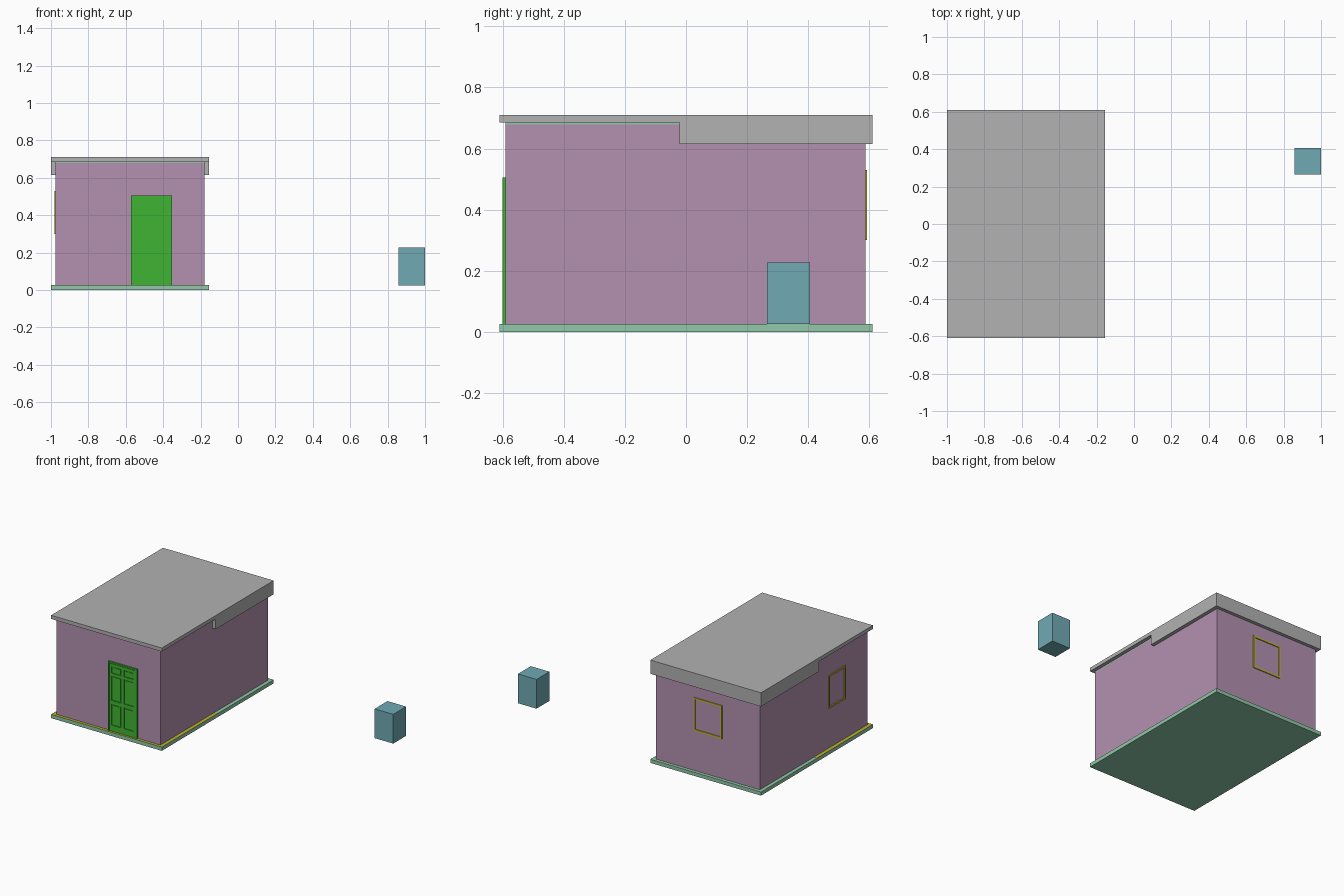
import bpy
import bmesh

cube = bpy.data.objects.get("Cube")
if cube:
    bpy.data.objects.remove(cube, do_unlink=True)


def linear(c):
    c /= 255
    return c / 12.92 if c <= 0.04045 else ((c + 0.055) / 1.055) ** 2.4


def material(name, *rgb):
    mat = bpy.data.materials.new(name)
    color = [linear(c) for c in rgb] + [1.0]
    mat.diffuse_color = color
    mat.use_nodes = True
    node = next(n for n in mat.node_tree.nodes if n.type == 'BSDF_PRINCIPLED')
    node.inputs["Base Color"].default_value = color
    return mat


PURPLE = material("mauve wall", 180, 145, 177)
GREY = material("grey roof", 178, 178, 178)
MINT = material("mint slab", 145, 200, 168)
GREEN = material("green door", 62, 180, 50)
YELLOW = material("yellow trim", 190, 180, 48)
TEAL = material("teal crate", 112, 170, 180)


def add_box(bm, x, y, z):
    """Add a box spanning three (min, max) ranges."""
    verts = bmesh.ops.create_cube(bm, size=1)["verts"]
    for v in verts:
        for i, (lo, hi) in enumerate((x, y, z)):
            v.co[i] = lo if v.co[i] < 0 else hi


def finish(bm, name, mat):
    mesh = bpy.data.meshes.new(name)
    bmesh.ops.recalc_face_normals(bm, faces=bm.faces)
    bm.to_mesh(mesh)
    bm.free()
    mesh.materials.append(mat)
    obj = bpy.data.objects.new(name, mesh)
    bpy.context.collection.objects.link(obj)
    return obj


def boxes(name, mat, *ranges):
    bm = bmesh.new()
    for r in ranges:
        add_box(bm, *r)
    return finish(bm, name, mat)


# House footprint, wall footprint and main heights
OUT_X, OUT_Y = (-1.0, -0.155), (-0.61, 0.61)
WALL_X, WALL_Y = (-0.975, -0.18), (-0.59, 0.587)
FLOOR, EAVE, TOP = 0.025, 0.685, 0.71
SPLIT = -0.022

# Foundation with a thin floor covering on the front half
boxes("foundation", MINT, (OUT_X, OUT_Y, (0, FLOOR)))
boxes("front_floor", YELLOW, (OUT_X, (OUT_Y[0], 0), (FLOOR, FLOOR + 0.001)))

# Wall block and the ceiling edge over the front room
boxes("walls", PURPLE, (WALL_X, WALL_Y, (FLOOR, 0.678)))
boxes("front_ceiling", MINT, (WALL_X, (WALL_Y[0], SPLIT), (0.678, EAVE)))

# Roof: stepped profile, thin at the front and deep at the back
bm = bmesh.new()
profile = [(OUT_Y[0], EAVE), (SPLIT, EAVE), (SPLIT, 0.615),
           (OUT_Y[1], 0.615), (OUT_Y[1], TOP), (OUT_Y[0], TOP)]
face = bm.faces.new([bm.verts.new((OUT_X[0], y, z)) for y, z in profile])
side = bmesh.ops.extrude_face_region(bm, geom=[face])["geom"]
bmesh.ops.translate(bm, vec=(OUT_X[1] - OUT_X[0], 0, 0),
                    verts=[g for g in side if isinstance(g, bmesh.types.BMVert)])
finish(bm, "roof", GREY)


# Window frames: four bars around an opening, on the back or the left-hand wall
def window(name, along, height, place, bar=0.012):
    (a, b), (lo, hi) = along, height
    bars = [((a, a + bar), height), ((b - bar, b), height),
            ((a + bar, b - bar), (lo, lo + bar)), ((a + bar, b - bar), (hi - bar, hi))]
    boxes(name, YELLOW, *[place(u, z) for u, z in bars])


SILL = (0.30, 0.53)
window("back_window", (-0.688, -0.472), SILL,
       lambda u, z: (u, (WALL_Y[1] - 0.003, WALL_Y[1] + 0.006), z))
window("side_window", (-0.345, -0.16), SILL,
       lambda u, z: ((WALL_X[0] - 0.006, WALL_X[0] + 0.003), u, z))

# Door: casing, rails, stiles and six raised panels over a recessed leaf
DOOR_X, DOOR_Z = (-0.573, -0.352), (FLOOR, 0.505)
PROUD, LEAF, BACK = -0.599, -0.593, -0.585
boxes("door_leaf", GREEN, (DOOR_X, (LEAF, BACK), DOOR_Z))
boxes("door_casing", GREEN,
      ((DOOR_X[0], DOOR_X[0] + 0.009), (PROUD - 0.002, BACK), DOOR_Z),
      ((DOOR_X[1] - 0.009, DOOR_X[1]), (PROUD - 0.002, BACK), DOOR_Z),
      (DOOR_X, (PROUD - 0.002, BACK), (0.496, DOOR_Z[1])))

columns = [(-0.547, -0.472), (-0.453, -0.378)]
rows = [(0.07, 0.215), (0.24, 0.41), (0.428, 0.475)]
left, right = DOOR_X[0] + 0.012, DOOR_X[1] - 0.012
stiles = zip([left] + [c[1] for c in columns], [c[0] for c in columns] + [right])
rails = zip([FLOOR + 0.003] + [r[1] for r in rows], [r[0] for r in rows] + [0.493])
boxes("door_stiles", GREEN,
      *[(s, (PROUD, BACK), (FLOOR + 0.003, 0.493)) for s in stiles])
boxes("door_rails", GREEN,
      *[(c, (PROUD, BACK), r) for r in rails for c in columns])
gap = 0.007
boxes("door_panels", GREEN,
      *[((a + gap, b - gap), (PROUD + 0.002, BACK), (lo + gap, hi - gap))
        for a, b in columns for lo, hi in rows])

# Separate crate standing beside the house
boxes("crate", TEAL, ((0.858, 1.0), (0.265, 0.405), (FLOOR, 0.227)))
